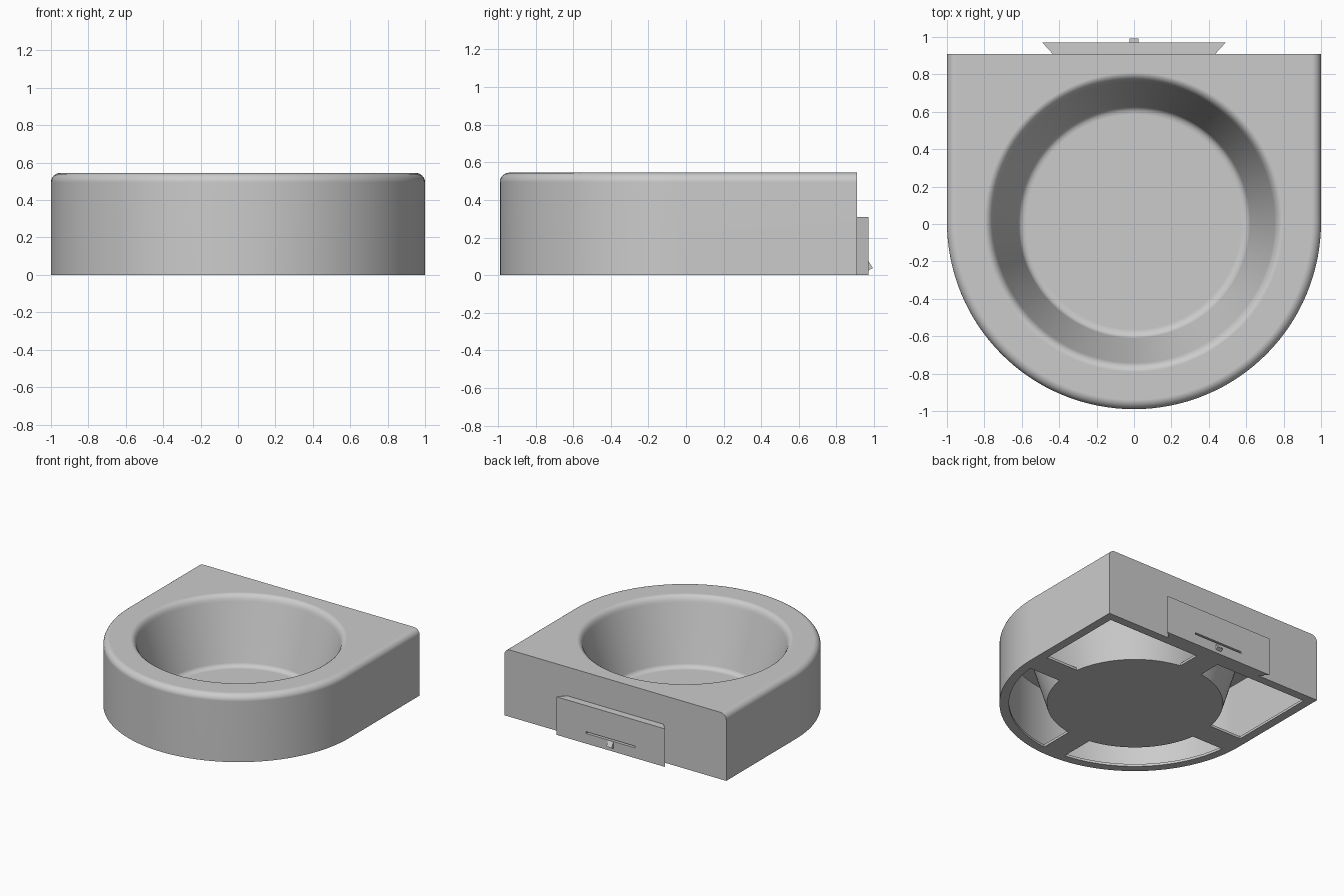
import bpy, bmesh, math

if "Cube" in bpy.data.objects:
    bpy.data.objects.remove(bpy.data.objects["Cube"], do_unlink=True)

CY, BACK, TOP = 0.01, 0.91, 0.545   # arc centre, flat back, height

grey = bpy.data.materials.new("plain_grey")
grey.use_nodes = True
grey.diffuse_color = (0.6, 0.6, 0.6, 1)
grey.node_tree.nodes["Principled BSDF"].inputs["Base Color"].default_value = (0.6, 0.6, 0.6, 1)


def loft(name, rings):
    """Closed solid through matching rings of points."""
    bm = bmesh.new()
    loops = [[bm.verts.new(p) for p in ring] for ring in rings]
    for a, b in zip(loops, loops[1:]):
        for i in range(len(a)):
            j = (i + 1) % len(a)
            bm.faces.new((a[i], a[j], b[j], b[i]))
    bm.faces.new(loops[0])
    bm.faces.new(loops[-1])
    bmesh.ops.recalc_face_normals(bm, faces=bm.faces)
    mesh = bpy.data.meshes.new(name)
    bm.to_mesh(mesh)
    bm.free()
    mesh.materials.append(grey)
    ob = bpy.data.objects.new(name, mesh)
    bpy.context.collection.objects.link(ob)
    return ob


def d_ring(inset, back, z, n=64):
    """Half circle at the front, square corners at the back."""
    r = 1 - inset
    arc = [math.pi * (1 + i / n) for i in range(n + 1)]
    pts = [(r * math.cos(a), CY + r * math.sin(a), z) for a in arc]
    return pts + [(r, back, z), (-r, back, z)]


def circle(r, z, n=128):
    turn = [2 * math.pi * i / n for i in range(n)]
    return [(r * math.cos(a), CY + r * math.sin(a), z) for a in turn]


def box(name, x, y0, y1, z0, z1):
    return loft(name, [[(-x, y0, z), (x, y0, z), (x, y1, z), (-x, y1, z)] for z in (z0, z1)])


def cut(target, cutter):
    cutter.hide_render = True
    mod = target.modifiers.new("cut", "BOOLEAN")
    mod.operation, mod.solver, mod.object = "DIFFERENCE", "EXACT", cutter
    bpy.context.view_layer.objects.active = target
    bpy.ops.object.modifier_apply(modifier=mod.name)
    bpy.data.objects.remove(cutter, do_unlink=True)


def bowl_outside():
    return loft("bowl_outside", [circle(0.62, -0.1), circle(0.65, 0), circle(0.83, 0.6)])


# Stand body with rounded upper edge on the sides and front
R = 0.05
rings = [d_ring(0, BACK, 0)]
for k in range(7):
    a = math.pi / 2 * k / 6
    rings.append(d_ring(R * (1 - math.cos(a)), BACK, TOP - R + R * math.sin(a)))
body = loft("stand_body", rings)

# Underside hollow around the bowl
hollow = loft("hollow", [d_ring(0.055, BACK - 0.055, z) for z in (0.02, 0.5)])
cut(hollow, bowl_outside())
cut(body, hollow)

# Four bottom openings separated by cross ribs
openings = loft("openings", [d_ring(0.07, BACK - 0.07, z) for z in (-0.05, 0.03)])
cut(openings, bowl_outside())
cut(openings, box("rib_lengthwise", 0.1, -1.2, 1.2, -0.2, 0.2))
cut(openings, box("rib_crosswise", 1.2, CY - 0.1, CY + 0.1, -0.2, 0.2))
cut(body, openings)

# Bowl recess with rounded floor corner and rim
profile = [(0.575, 0.025), (0.595, 0.029), (0.61, 0.038), (0.62, 0.055),
           (0.752, 0.495), (0.759, 0.515), (0.77, 0.531), (0.784, 0.541),
           (0.8, TOP), (0.8, 0.7)]
cut(body, loft("bowl_recess", [circle(r, z) for r, z in profile]))

# Dovetail plate on the back with a thin slot
plate = loft("back_plate", [[(-0.435, BACK, z), (0.435, BACK, z),
                             (0.49, 0.97, z), (-0.49, 0.97, z)] for z in (0, 0.31)])
cut(plate, box("slot", 0.22, 0.94, 1.1, 0.083, 0.097))

# Wedge shaped catch under the slot
catch = loft("plate_catch", [[(x, 0.96, 0.025), (x, 0.97, 0.025), (x, 0.993, 0.038),
                              (x, 0.97, 0.075), (x, 0.96, 0.075)] for x in (-0.024, 0.024)])

# Smooth curved surfaces, keep corners crisp
bpy.ops.object.select_all(action="DESELECT")
body.select_set(True)
bpy.context.view_layer.objects.active = body
bpy.ops.object.shade_smooth_by_angle(angle=math.radians(35))
normals = body.modifiers.new("weighted_normals", "WEIGHTED_NORMAL")
normals.keep_sharp = True
